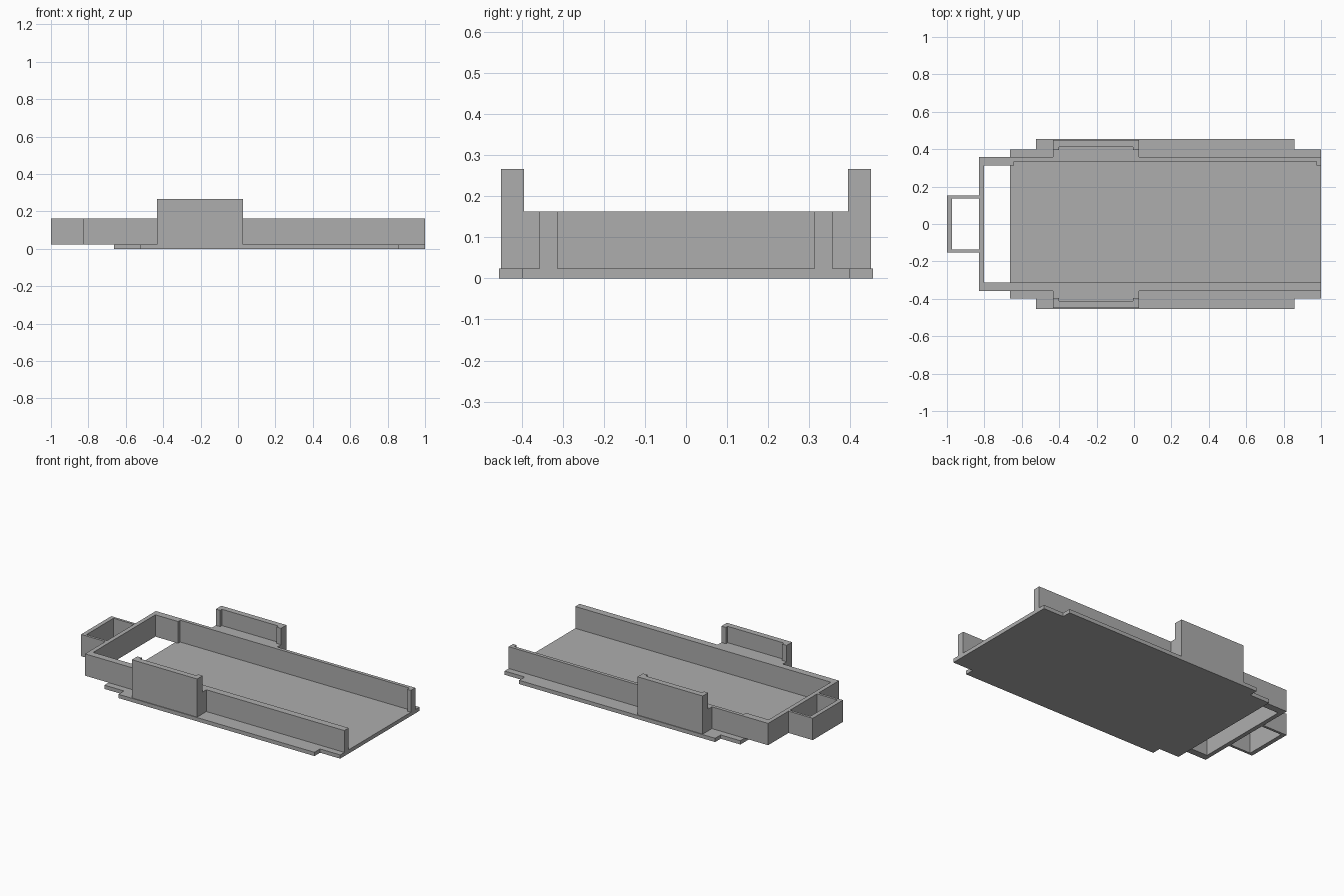
import bpy
import bmesh

default = bpy.data.objects.get("Cube")
if default:
    bpy.data.objects.remove(default, do_unlink=True)

GREY = (0.42, 0.42, 0.42, 1)
grey = bpy.data.materials.new("plain grey")
grey.use_nodes = True
grey.diffuse_color = GREY
grey.node_tree.nodes["Principled BSDF"].inputs["Base Color"].default_value = GREY

# Shared heights
FLOOR, RAIL_TOP, PANEL_TOP = 0.024, 0.163, 0.267
# Shared plan positions
END, FRAME_END, RAIL_Y = 1.0, -0.829, 0.357
PANEL_A, PANEL_B, LIP_A, LIP_B = -0.433, 0.027, -0.402, -0.005
PANEL_OUT, PANEL_IN, LIP_IN = 0.45, 0.413, 0.395


def prism(name, outline, z0, z1):
    """Extrude a flat outline between two heights."""
    bm = bmesh.new()
    face = bm.faces.new([bm.verts.new((x, y, z0)) for x, y in outline])
    grown = bmesh.ops.extrude_face_region(bm, geom=[face])["geom"]
    top = [v for v in grown if isinstance(v, bmesh.types.BMVert)]
    bmesh.ops.translate(bm, verts=top, vec=(0, 0, z1 - z0))
    bmesh.ops.recalc_face_normals(bm, faces=bm.faces)
    mesh = bpy.data.meshes.new(name)
    bm.to_mesh(mesh)
    bm.free()
    mesh.materials.append(grey)
    obj = bpy.data.objects.new(name, mesh)
    bpy.context.collection.objects.link(obj)
    return obj


def mirror_y(points):
    return [(x, -y) for x, y in reversed(points)]


# Base plate with notched corners
plate_half = [(END, 0.399), (0.858, 0.399), (0.858, 0.455),
              (-0.524, 0.455), (-0.524, 0.399), (-0.663, 0.399)]
prism("base_plate", plate_half + mirror_y(plate_half), 0, FLOOR)

# U-shaped rail with side ledges; the back rail is recessed on its inside
outer_half = [(END, RAIL_Y), (PANEL_B, RAIL_Y), (PANEL_B, LIP_IN),
              (LIP_B, LIP_IN), (LIP_B, PANEL_IN), (LIP_A, PANEL_IN),
              (LIP_A, LIP_IN), (PANEL_A, LIP_IN), (PANEL_A, RAIL_Y),
              (FRAME_END, RAIL_Y)]
inner = [(END, -0.313), (-0.802, -0.313), (-0.802, 0.313), (-0.642, 0.313),
         (-0.642, 0.335), (0.975, 0.335), (0.975, 0.313), (END, 0.313)]
prism("side_rails", outer_half + mirror_y(outer_half) + inner, FLOOR, RAIL_TOP)

# Tall side panels with a small lip at each end
panel = [(PANEL_A, PANEL_OUT), (PANEL_B, PANEL_OUT), (PANEL_B, LIP_IN),
         (LIP_B, LIP_IN), (LIP_B, PANEL_IN), (LIP_A, PANEL_IN),
         (LIP_A, LIP_IN), (PANEL_A, LIP_IN)]
prism("back_panel", panel, FLOOR, PANEL_TOP)
prism("front_panel", mirror_y(panel), FLOOR, PANEL_TOP)

# Open loop on the end of the frame
loop_half = [(FRAME_END, 0.136), (FRAME_END, 0.152), (-END, 0.152)]
loop_inner = [(-0.973, -0.136), (-0.973, 0.136)]
prism("end_loop", loop_half + mirror_y(loop_half) + loop_inner, FLOOR, RAIL_TOP)
